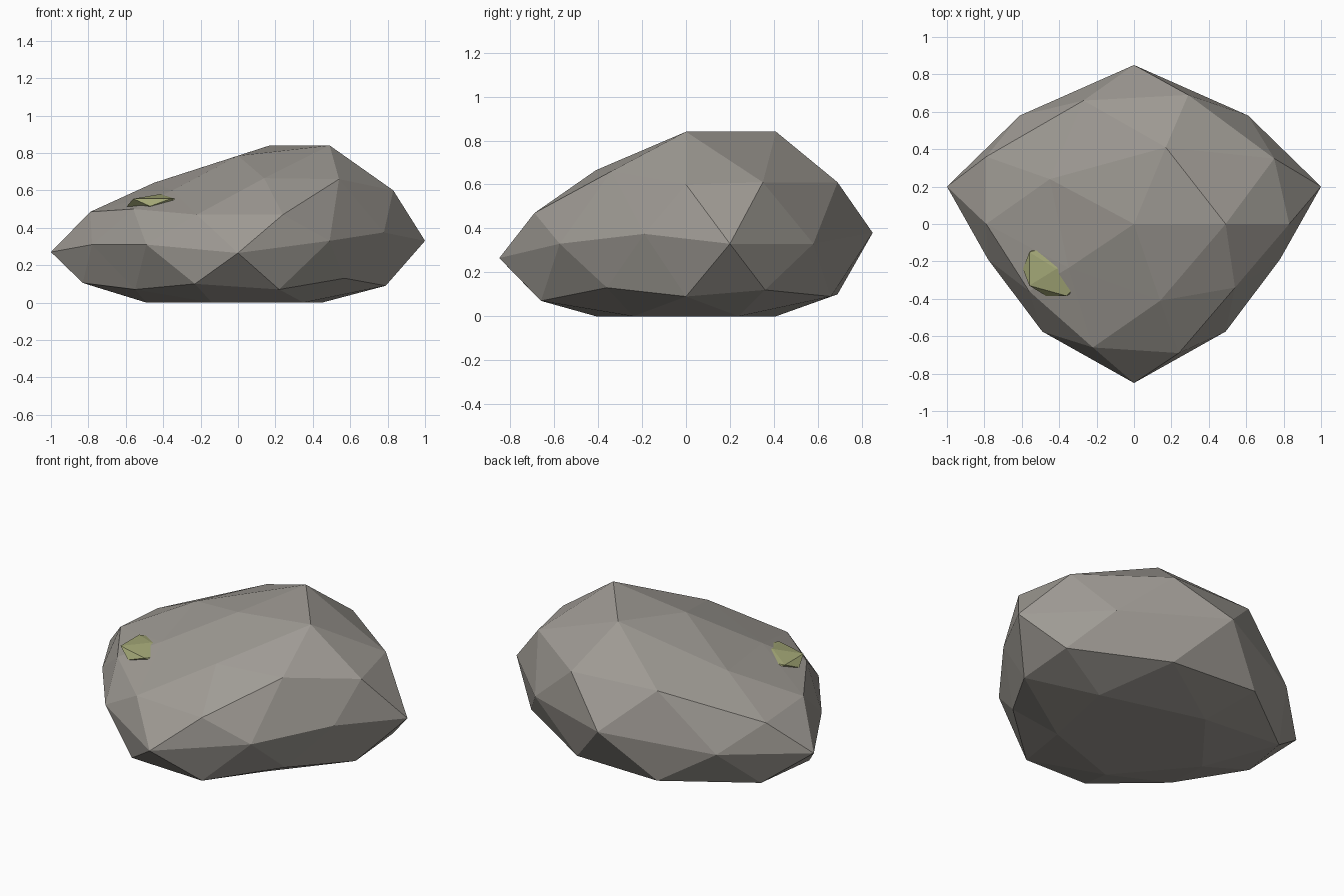
import bpy, bmesh, math

if "Cube" in bpy.data.objects:
    bpy.data.objects.remove(bpy.data.objects["Cube"])


def paint(obj, name, rgb):
    mat = bpy.data.materials.new(name)
    mat.diffuse_color = (*rgb, 1.0)
    mat.use_nodes = True
    mat.node_tree.nodes["Principled BSDF"].inputs["Base Color"].default_value = mat.diffuse_color
    obj.data.materials.append(mat)


def icosphere(name, subdivisions, shape):
    """Make a flat-shaded icosphere and let shape() move its vertices."""
    bm = bmesh.new()
    bmesh.ops.create_icosphere(bm, subdivisions=subdivisions, radius=1.0)
    shape(bm.verts)
    bmesh.ops.recalc_face_normals(bm, faces=bm.faces)
    mesh = bpy.data.meshes.new(name)
    bm.to_mesh(mesh)
    bm.free()
    obj = bpy.data.objects.new(name, mesh)
    bpy.context.collection.objects.link(obj)
    return obj


# Boulder: sculpted ring by ring, top to bottom, each ring anticlockwise from +x
RINGS = [
    [(0, 0, .785)],
    [(.49, 0, .84), (.17, .41, .84), (-.45, .24, .64), (-.35, -.235, .6), (.14, -.41, .665)],
    [(.75, .35, .61), (-.27, .66, .63), (-.79, 0, .485), (-.22, -.66, .47), (.54, -.34, .66)],
    [(.83, 0, .6), (.29, .69, .61), (-.79, .36, .46), (-.56, -.36, .5), (.24, -.69, .47)],
    [(1, .2, .33), (.61, .58, .33), (0, .85, .38), (-.61, .58, .3), (-1, .2, .27),
     (-.78, -.19, .31), (-.49, -.575, .31), (0, -.85, .265), (.49, -.575, .33), (.78, -.19, .375)],
    [(.79, .36, .12), (-.29, .69, .1), (-.83, 0, .105), (-.23, -.69, .1), (.57, -.36, .13)],
    [(.79, 0, .09), (.27, .66, .09), (-.75, .35, .08), (-.55, -.34, .07), (.22, -.66, .07)],
    [(.45, .24, 0), (-.17, .41, 0), (-.49, 0, 0), (-.14, -.41, 0), (.35, -.24, 0)],
    [(0, 0, 0)],
]


def sculpt(verts):
    def ring_order(v):
        angle = round(math.degrees(math.atan2(v.co.y, v.co.x))) % 360
        return (-round(v.co.z, 2), angle)
    targets = [p for ring in RINGS for p in ring]
    for v, p in zip(sorted(verts, key=ring_order), targets):
        v.co = p


rock = icosphere("boulder", 2, sculpt)
paint(rock, "stone", (.35, .33, .30))


# Moss patch: squashed low-poly blob half sunk into the slope
def squash(verts):
    for v in verts:
        v.co = (-.415 + .2 * v.co.x, -.24 + .17 * v.co.y, .535 + .045 * v.co.z)


moss = icosphere("moss_patch", 1, squash)
paint(moss, "moss", (.36, .38, .18))
